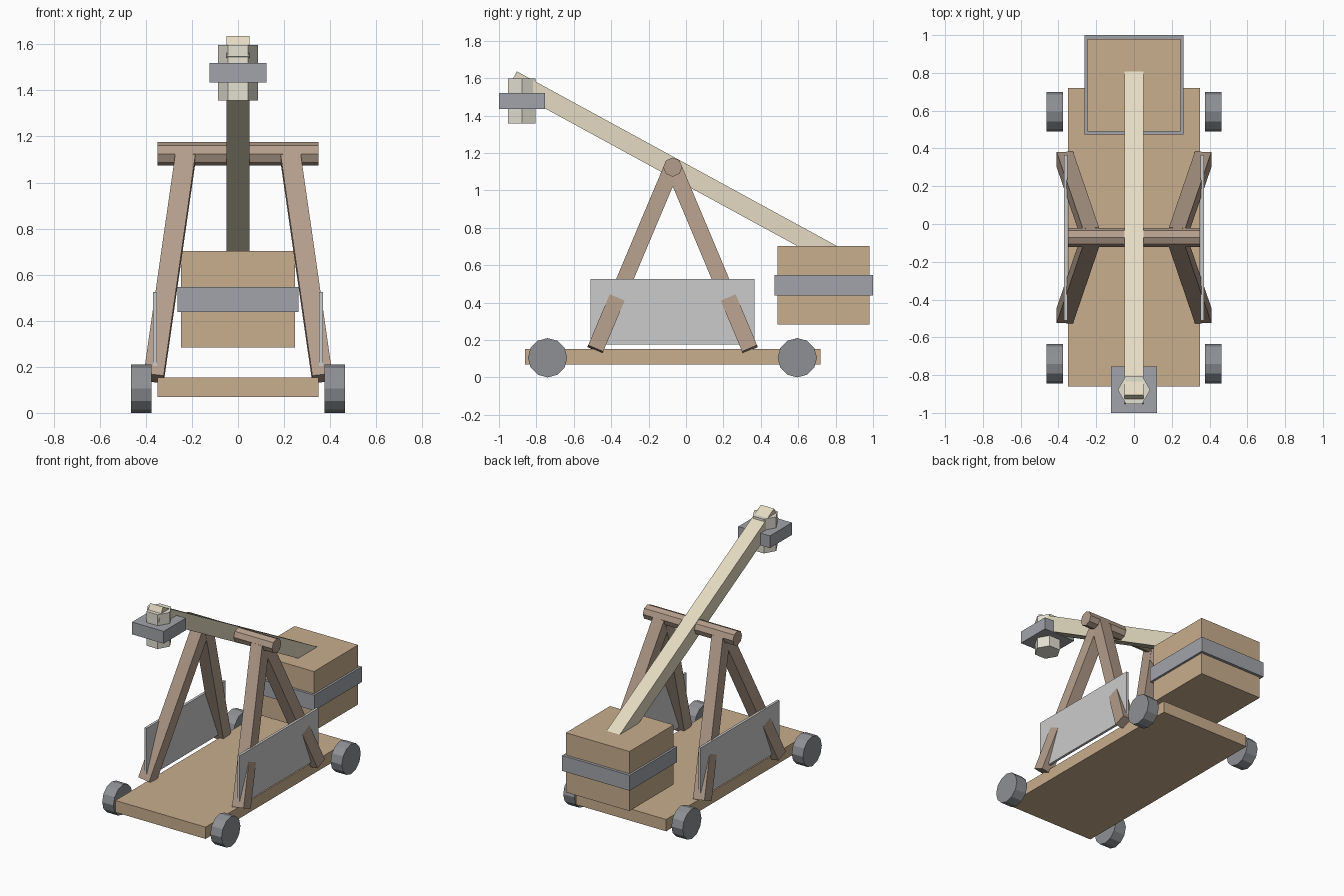
import bpy, bmesh
from math import pi
from mathutils import Matrix, Vector

if "Cube" in bpy.data.objects:
    bpy.data.objects.remove(bpy.data.objects["Cube"])


def material(name, rgb):
    m = bpy.data.materials.new(name)
    m.diffuse_color = (*rgb, 1)
    m.use_nodes = True
    m.node_tree.nodes["Principled BSDF"].inputs["Base Color"].default_value = m.diffuse_color
    return m


PLANK = material("plank_wood", (0.58, 0.42, 0.27))
DARK = material("dark_wood", (0.45, 0.34, 0.26))
PALE = material("pale_wood", (0.78, 0.71, 0.54))
STONE = material("pale_stone", (0.78, 0.75, 0.65))
IRON = material("iron", (0.36, 0.37, 0.40))
TYRE = material("dark_iron", (0.27, 0.28, 0.30))


def finish(name, bm, mat):
    mesh = bpy.data.meshes.new(name)
    bm.to_mesh(mesh)
    bm.free()
    ob = bpy.data.objects.new(name, mesh)
    bpy.context.collection.objects.link(ob)
    if mat:
        mesh.materials.append(mat)
    return ob


def box(name, lo, hi, mat=None):
    lo, hi = Vector(lo), Vector(hi)
    bm = bmesh.new()
    bmesh.ops.create_cube(bm, size=1, matrix=Matrix.Translation((lo + hi) / 2)
                          @ Matrix.Diagonal((*(hi - lo), 1)))
    return finish(name, bm, mat)


def beam(name, a, b, width, mat):
    """Square beam from a to b, with its side edges kept level along x."""
    a, b = Vector(a), Vector(b)
    z = (b - a).normalized()
    y = z.cross(Vector((1, 0, 0))).normalized()
    x = y.cross(z)
    rot = Matrix((x, y, z)).transposed().to_4x4()
    bm = bmesh.new()
    bmesh.ops.create_cube(bm, size=1, matrix=Matrix.Translation((a + b) / 2) @ rot
                          @ Matrix.Diagonal((width, width, (b - a).length, 1)))
    return finish(name, bm, mat)


def prism(name, center, radius, length, sides, mat, rot=Matrix.Identity(4)):
    bm = bmesh.new()
    bmesh.ops.create_cone(bm, cap_ends=True, segments=sides, radius1=radius,
                          radius2=radius, depth=length,
                          matrix=Matrix.Translation(center) @ rot)
    return finish(name, bm, mat)


ALONG_X = Matrix.Rotation(pi / 2, 4, 'Y')

# Wheeled base
box("base", (-0.35, -0.86, 0.07), (0.35, 0.72, 0.153), PLANK)

for s, side in ((-1, "left"), (1, "right")):
    # Wheels
    for y, end in ((-0.74, "front"), (0.595, "back")):
        prism(f"{side}_{end}_wheel", (s * 0.42, y, 0.105), 0.105, 0.087, 12, TYRE, ALONG_X)
    # A-frame legs
    for y0, y1, end in ((-0.485, -0.08, "front"), (0.342, -0.061, "back")):
        beam(f"{side}_{end}_leg", (s * 0.366, y0, 0.15), (s * 0.228, y1, 1.11), 0.087, DARK)
    # Side shield
    box(f"{side}_panel", (s * 0.361 - 0.009, -0.51, 0.175), (s * 0.361 + 0.009, 0.365, 0.525))

# Pivot bar and throwing arm
prism("pivot_bar", (0, -0.071, 1.124), 0.051, 0.70, 8, DARK, ALONG_X)
beam("throwing_arm", (0, -0.9285, 1.591), (0, 0.85, 0.621), 0.102, PALE)

# Counterweight with iron band
box("counterweight", (-0.247, 0.49, 0.284), (0.247, 0.98, 0.702), PLANK)
box("counterweight_band", (-0.262, 0.473, 0.438), (0.262, 1.0, 0.546), IRON)

# Hexagonal stone head with iron band
prism("stone_head", (0, -0.878, 1.477), 0.086, 0.24, 6, STONE, Matrix.Rotation(pi / 2, 4, 'Z'))
box("head_band", (-0.123, -1.0, 1.434), (0.123, -0.755, 1.52), IRON)
